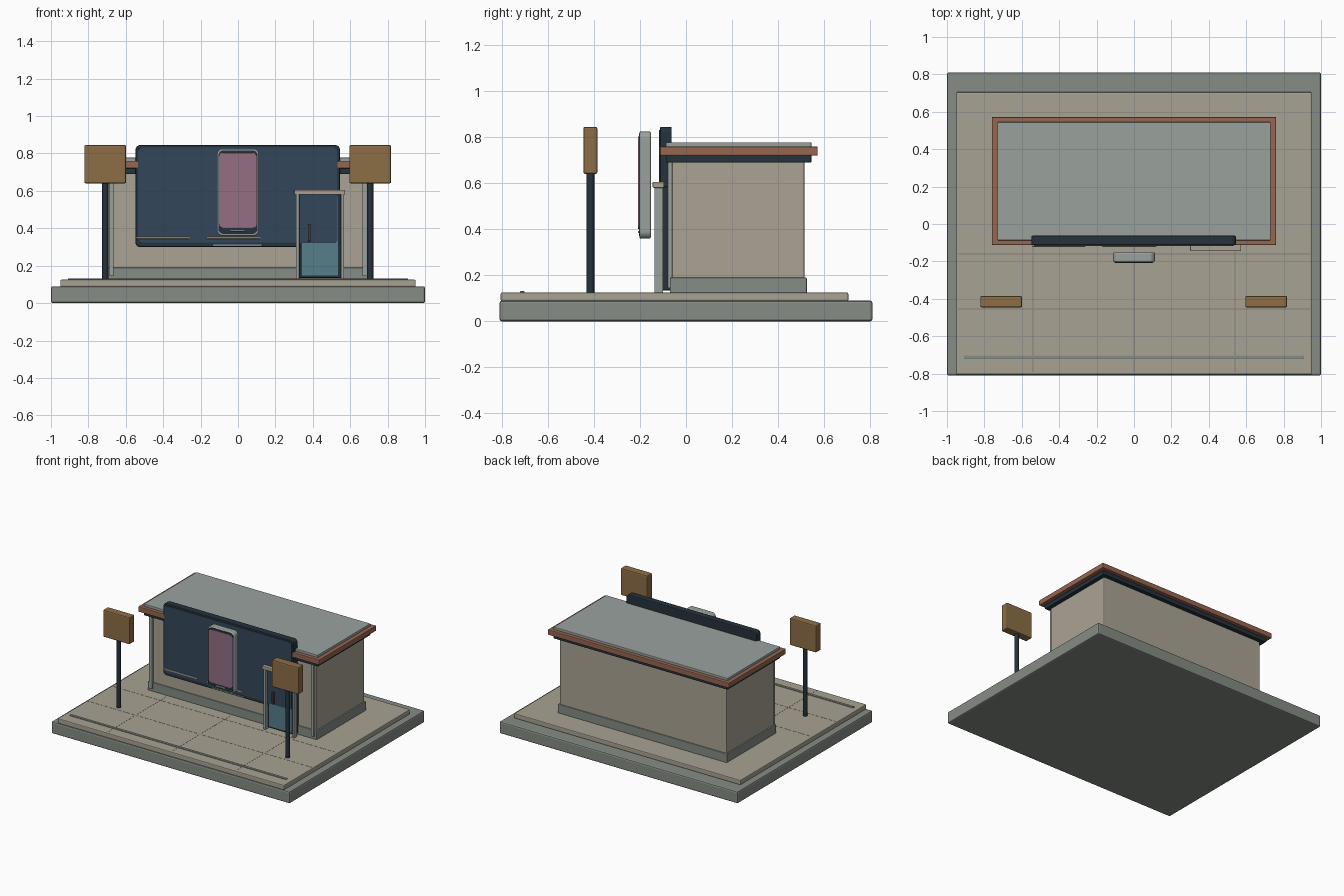
import bpy, bmesh, math

if "Cube" in bpy.data.objects:
    bpy.data.objects.remove(bpy.data.objects["Cube"])


def mat(name, hexcol):
    m = bpy.data.materials.new(name)
    rgb = [int(hexcol[i:i + 2], 16) / 255 for i in (0, 2, 4)]
    m.diffuse_color = [((c + 0.055) / 1.055) ** 2.4 for c in rgb] + [1]
    m.use_nodes = True
    m.node_tree.nodes["Principled BSDF"].inputs["Base Color"].default_value = m.diffuse_color
    return m


STONE = mat("stone", "868c85")
PAVING = mat("paving", "a8a293")
WALL = mat("wall", "aaa494")
ROOF = mat("roof", "9aa29e")
TERRACOTTA = mat("terracotta", "966650")
DARK = mat("dark_metal", "25323c")
NAVY = mat("navy", "33465a")
PINK = mat("screen_pink", "946f84")
GLASS = mat("teal_glass", "567d8a")
OCHRE = mat("ochre", "8c6e46")
BROWN = mat("brown", "4a3c34")
SEAM = mat("seam", "858175")


def finish(name, bm, material, bevel, segments):
    me = bpy.data.meshes.new(name)
    bm.to_mesh(me)
    bm.free()
    ob = bpy.data.objects.new(name, me)
    bpy.context.collection.objects.link(ob)
    me.materials.append(material)
    if bevel:
        mod = ob.modifiers.new("edge_bevel", 'BEVEL')
        mod.width, mod.segments = bevel, segments
        mod.limit_method, mod.angle_limit = 'ANGLE', math.radians(40)
    return ob


def box(name, x, y, z, material, bevel=0.0, corner=0.0, segments=2):
    """Box from (min, max) ranges; corner rounds the edges running along y."""
    bm = bmesh.new()
    bmesh.ops.create_cube(bm, size=1)
    for v in bm.verts:
        v.co = [r[0] + (c + 0.5) * (r[1] - r[0]) for c, r in zip(v.co, (x, y, z))]
    if corner:
        edges = [e for e in bm.edges
                 if abs(e.verts[0].co.y - e.verts[1].co.y) > 1e-6]
        bmesh.ops.bevel(bm, geom=edges, offset=corner, segments=5,
                        profile=0.5, affect='EDGES')
    return finish(name, bm, material, bevel, segments)


def cylinder(name, x, y, z, radius, material):
    bm = bmesh.new()
    bmesh.ops.create_cone(bm, cap_ends=True, segments=16, radius1=radius,
                          radius2=radius, depth=z[1] - z[0])
    bmesh.ops.translate(bm, verts=bm.verts, vec=(x, y, sum(z) / 2))
    for f in bm.faces:
        f.smooth = len(f.verts) == 4
    return finish(name, bm, material, 0, 1)


# Ground slab and paved forecourt
box("base_slab", (-1, 1), (-.81, .81), (0, .09), STONE, .01)
box("paving", (-.95, .95), (-.805, .705), (.088, .125), PAVING, .006)
box("kerb_line", (-.91, .91), (-.722, -.702), (.12, .131), STONE, .003)
for i, x in enumerate((-.54, 0, .54)):
    box(f"paving_seam_x_{i}", (x - .002, x + .002), (-.79, -.08), (.12, .1258), SEAM)
for i, y in enumerate((-.455, -.16)):
    box(f"paving_seam_y_{i}", (-.94, .94), (y - .002, y + .002), (.12, .1258), SEAM)

# Building body
box("plinth", (-.71, .71), (-.07, .525), (.122, .19), STONE, .005)
box("walls", (-.70, .70), (-.06, .515), (.18, .70), WALL, .006)
for side, s in (("left", -1), ("right", 1)):
    box(f"front_pilaster_{side}", sorted((s * .665, s * .69)), (-.08, -.055),
        (.145, .695), ROOF, .003)

# Stacked roof edge
box("roof_fascia", (-.73, .73), (-.085, .545), (.69, .722), DARK, .004)
box("roof_trim", (-.76, .76), (-.113, .572), (.72, .76), TERRACOTTA, .005)
box("roof_top", (-.73, .73), (-.087, .545), (.755, .778), ROOF, .004)

# Large front board with raised face and light strips
box("board_frame", (-.548, .545), (-.113, -.062), (.30, .845), DARK, .006, .025)
box("board_face", (-.535, .532), (-.118, -.10), (.322, .832), NAVY, .002, .018)
for i, (x0, x1) in enumerate(((-.545, -.26), (-.17, .12))):
    box(f"board_light_strip_{i}", (x0, x1), (-.122, -.112), (.344, .355), PAVING, .002)
box("board_lower_strip", (-.135, .13), (-.117, -.108), (.305, .314), STONE, .002)

# Handset-shaped display standing off the board
box("display_body", (-.112, .112), (-.203, -.152), (.36, .825), ROOF, .008, .03, 3)
box("display_bezel", (-.104, .104), (-.205, -.19), (.37, .817), DARK, .001, .026)
box("display_screen", (-.101, .099), (-.208, -.2), (.402, .804), PINK, .001, .02)
box("display_bar", (-.04, .035), (-.208, -.2), (.384, .392), ROOF, .001)

# Entrance door
box("door_leaf", (.325, .552), (-.11, -.062), (.135, .585), DARK, .003)
box("door_glass", (.338, .535), (-.115, -.1), (.147, .57), GLASS, .001)
for side, x in (("left", (.31, .328)), ("right", (.55, .568))):
    box(f"door_jamb_{side}", x, (-.137, -.10), (.124, .585), ROOF, .003)
box("door_canopy", (.30, .573), (-.145, -.095), (.58, .606), PAVING, .004)
box("door_handle", (.374, .388), (-.132, -.113), (.33, .42), BROWN, .003)

# Pair of freestanding sign posts
for side, x in (("left", -.71), ("right", .707)):
    cylinder(f"sign_pole_{side}", x, -.415, (.122, .66), .0165, DARK)
    box(f"sign_panel_{side}", (x - .112, x + .112), (-.446, -.385), (.64, .845),
        OCHRE, .008)
